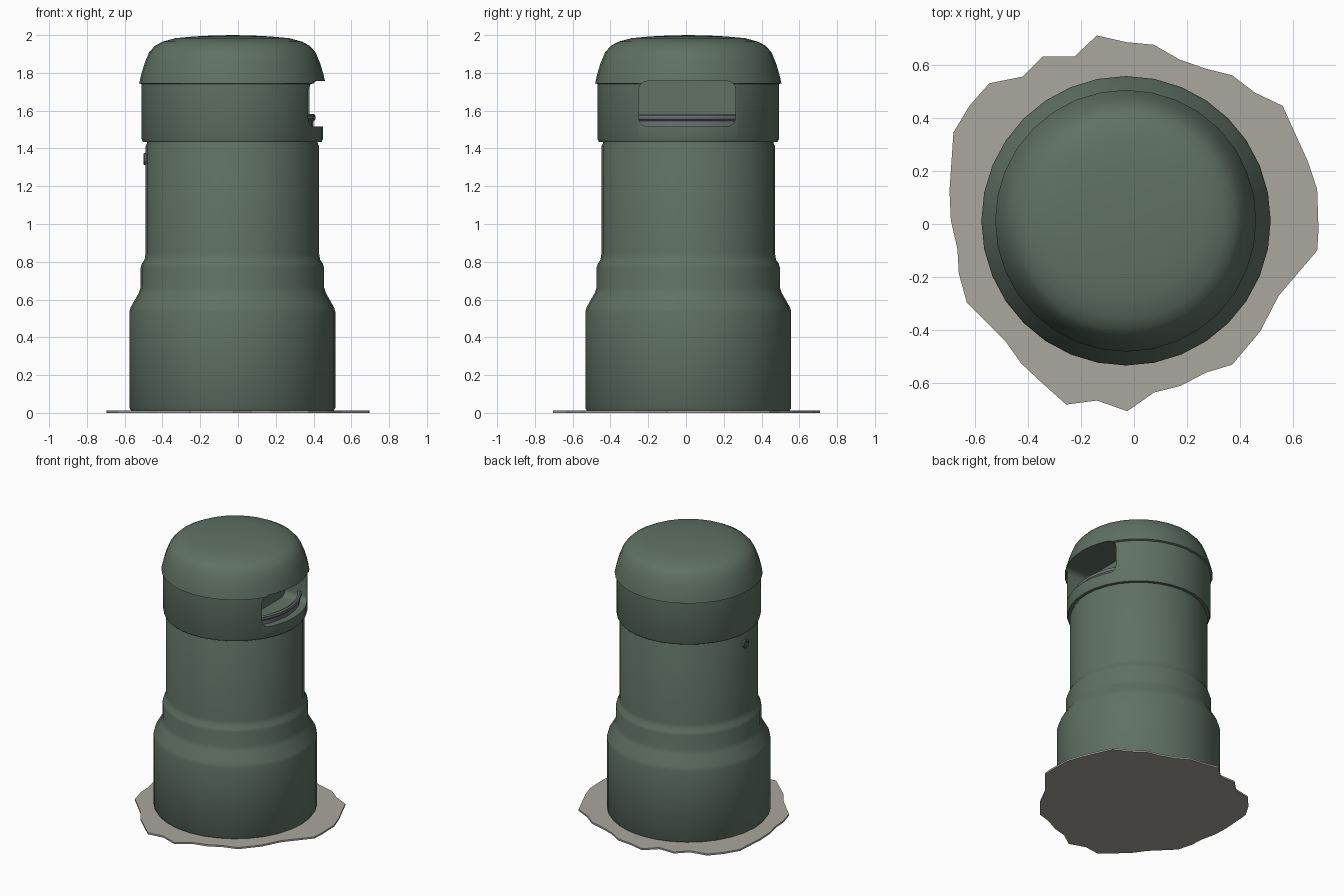
import bpy, bmesh, math

if "Cube" in bpy.data.objects:
    bpy.data.objects.remove(bpy.data.objects["Cube"])

CX, CY, SIDES = -0.03, 0.012, 32


def material(name, rgb):
    m = bpy.data.materials.new(name)
    m.diffuse_color = (*rgb, 1)
    m.use_nodes = True
    m.node_tree.nodes["Principled BSDF"].inputs["Base Color"].default_value = m.diffuse_color
    return m


GREEN = material("green_paint", (0.115, 0.165, 0.128))
METAL = material("grey_metal", (0.16, 0.17, 0.18))
DIRT = material("dirt", (0.40, 0.385, 0.34))


def finish(name, bm, mat=None, angle=35):
    bmesh.ops.recalc_face_normals(bm, faces=bm.faces)
    me = bpy.data.meshes.new(name)
    bm.to_mesh(me)
    bm.free()
    ob = bpy.data.objects.new(name, me)
    bpy.context.collection.objects.link(ob)
    if mat:
        me.materials.append(mat)
    if angle:
        bpy.ops.object.select_all(action='DESELECT')
        ob.select_set(True)
        bpy.context.view_layer.objects.active = ob
        bpy.ops.object.shade_smooth_by_angle(angle=math.radians(angle))
    return ob


def lathe(bm, profile, closed=False):
    """Revolve (radius, z) points about the bin axis; radius 0 makes a pole."""
    rings = []
    for r, z in profile:
        n = 1 if r == 0 else SIDES
        rings.append([bm.verts.new((CX + r * math.cos(2 * math.pi * i / SIDES),
                                    CY + r * math.sin(2 * math.pi * i / SIDES), z))
                      for i in range(n)])
    pairs = list(zip(rings, rings[1:]))
    if closed:
        pairs.append((rings[-1], rings[0]))
    for a, b in pairs:
        if len(a) == len(b) == 1:
            continue
        for i in range(SIDES):
            j = (i + 1) % SIDES
            quad = [a[i % len(a)], a[j % len(a)], b[j % len(b)], b[i % len(b)]]
            bm.faces.new(list(dict.fromkeys(quad)))


# hollow bin shell: outer skin from floor to dome, then inner skin back down
outer = [(0, 0.01), (0.535, 0.01), (0.545, 0.025), (0.545, 0.535), (0.538, 0.56),
         (0.495, 0.635), (0.485, 0.665), (0.485, 0.77), (0.479, 0.79), (0.465, 0.81),
         (0.46, 0.84), (0.46, 1.41), (0.452, 1.428), (0.452, 1.434), (0.473, 1.434),
         (0.48, 1.45), (0.48, 1.74), (0.493, 1.745), (0.483, 1.79), (0.465, 1.85),
         (0.44, 1.91), (0.41, 1.943), (0.37, 1.965), (0.30, 1.984), (0.20, 1.993),
         (0.10, 1.998), (0, 2.0)]
inner = [(0, 1.975), (0.30, 1.96), (0.40, 1.92), (0.455, 1.79), (0.462, 1.74),
         (0.462, 1.46), (0.442, 1.43), (0.442, 0.84), (0.465, 0.66), (0.525, 0.53),
         (0.525, 0.03), (0, 0.03)]
bm = bmesh.new()
lathe(bm, outer)
lathe(bm, inner)
shell = finish("bin_shell", bm, GREEN, 0)

# rounded slot cutter through the +x wall
bm = bmesh.new()
y0, y1, z0, z1, rad = -0.25, 0.262, 1.517, 1.756, 0.045
ring = []
for k, (y, z) in enumerate([(y1 - rad, z1 - rad), (y0 + rad, z1 - rad),
                            (y0 + rad, z0 + rad), (y1 - rad, z0 + rad)]):
    for s in range(6):
        a = math.pi / 2 * (k + s / 5)
        ring.append(bm.verts.new((0.2, y + rad * math.cos(a), z + rad * math.sin(a))))
face = bm.faces.new(ring)
ext = bmesh.ops.extrude_face_region(bm, geom=[face])
bmesh.ops.translate(bm, vec=(0.6, 0, 0),
                    verts=[v for v in ext["geom"] if isinstance(v, bmesh.types.BMVert)])
cutter = finish("slot_cutter", bm, None, 0)
cutter.hide_render = True

# cut the slot, apply it and remove the helper
mod = shell.modifiers.new("slot", 'BOOLEAN')
mod.object = cutter
mod.operation = 'DIFFERENCE'
mod.solver = 'EXACT'
bpy.ops.object.select_all(action='DESELECT')
shell.select_set(True)
bpy.context.view_layer.objects.active = shell
bpy.ops.object.modifier_apply(modifier="slot")
bpy.data.objects.remove(cutter)
bpy.ops.object.shade_smooth_by_angle(angle=math.radians(35))

# metal liner bucket with a rolled rim, seen through the slot
bm = bmesh.new()
lathe(bm, [(0, 0.06), (0.42, 0.06), (0.43, 1.545), (0.44, 1.555), (0.44, 1.575),
           (0.43, 1.582), (0.415, 1.575), (0.405, 0.08), (0, 0.08)])
finish("liner_bucket", bm, METAL)


# lock on the -x side: collar and recessed core
def turned_x(name, profile, mat, z=1.345):
    bm = bmesh.new()
    rings = []
    for r, x in profile:
        rings.append([bm.verts.new((x, CY + r * math.cos(2 * math.pi * i / 16),
                                    z + r * math.sin(2 * math.pi * i / 16)))
                      for i in range(16)])
    for a, b in zip(rings, rings[1:]):
        for i in range(16):
            j = (i + 1) % 16
            bm.faces.new([a[i], a[j], b[j], b[i]])
    bm.faces.new(rings[-1])
    bm.faces.new(rings[0])
    finish(name, bm, mat)


turned_x("lock_collar", [(0.032, -0.48), (0.032, -0.496), (0.028, -0.5),
                         (0.019, -0.5), (0.017, -0.494)], METAL)
turned_x("lock_core", [(0.010, -0.49), (0.010, -0.498)], METAL)

# ragged patch of dirt under the bin
outline = [(-.14, .71), (-.03, .685), (.075, .675), (.17, .62), (.27, .585), (.37, .56),
           (.455, .495), (.56, .445), (.655, .235), (.69, .13), (.695, -.02), (.69, -.10),
           (.545, -.27), (.475, -.405), (.37, -.53), (.27, -.56), (.175, -.61),
           (.075, -.635), (-.025, -.705), (-.14, -.665), (-.255, -.68), (-.345, -.60),
           (-.425, -.525), (-.485, -.44), (-.63, -.295), (-.66, -.185), (-.665, -.095),
           (-.69, .015), (-.695, .125), (-.68, .345), (-.62, .445), (-.545, .53),
           (-.42, .555), (-.345, .63), (-.225, .63)]
bm = bmesh.new()
low = [bm.verts.new((x, y, 0)) for x, y in outline]
top = [bm.verts.new((x, y, 0.012)) for x, y in outline]
bm.faces.new(low)
bm.faces.new(top)
for i in range(len(low)):
    j = (i + 1) % len(low)
    bm.faces.new([low[i], low[j], top[j], top[i]])
finish("dirt_patch", bm, DIRT, 0)
